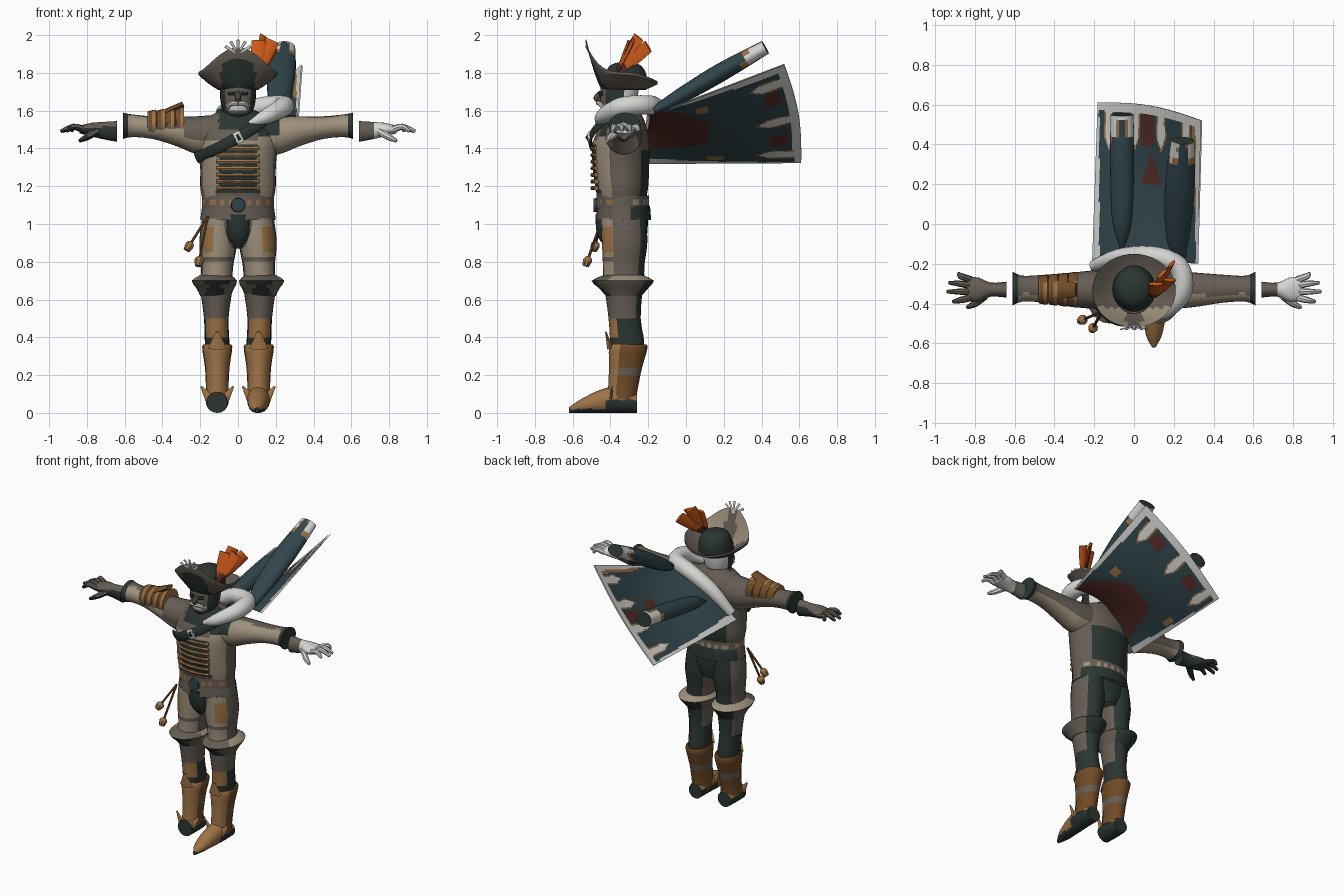
import bpy
import bmesh
from math import cos, sin, pi
from mathutils import Vector

cube = bpy.data.objects.get("Cube")
if cube:
    bpy.data.objects.remove(cube)

COLOURS = {
    "white": (.66, .66, .64), "cream": (.34, .28, .20), "taupe": (.13, .11, .09),
    "dark green": (.023, .036, .031), "teal": (.03, .06, .07), "brown": (.16, .07, .02),
    "tan": (.34, .17, .06), "orange": (.60, .10, .01), "dark red": (.09, .025, .02),
}
MATS = {}
for label, rgb in COLOURS.items():
    mat = bpy.data.materials.new(label)
    mat.use_nodes = True
    mat.diffuse_color = (*rgb, 1)
    mat.node_tree.nodes["Principled BSDF"].inputs["Base Color"].default_value = (*rgb, 1)
    MATS[label] = mat
PARTS = []
UP, BACK = Vector((0, 0, 1)), Vector((0, 1, 0))


def skin(name, rings, colour, pick=None, closed=True, caps=True):
    """Join rings of points into a surface; pick chooses a colour per face."""
    bm = bmesh.new()
    loops = [[bm.verts.new(p) for p in ring] for ring in rings]
    for a, b in zip(loops, loops[1:]):
        count = len(a)
        for k in range(count if closed else count - 1):
            j = (k + 1) % count
            bm.faces.new((a[k], a[j], b[j], b[k]))
    if caps and closed:
        bm.faces.new(loops[0])
        bm.faces.new(loops[-1])
    bmesh.ops.recalc_face_normals(bm, faces=bm.faces)
    bm.normal_update()
    used = [colour]
    for f in bm.faces:
        c = pick(f.calc_center_median(), f.normal) if pick else colour
        if c not in used:
            used.append(c)
        f.material_index = used.index(c)
    mesh = bpy.data.meshes.new(name)
    bm.to_mesh(mesh)
    bm.free()
    for c in used:
        mesh.materials.append(MATS[c])
    obj = bpy.data.objects.new(name, mesh)
    bpy.context.collection.objects.link(obj)
    PARTS.append(obj)


def spline(rows, n):
    """Smooth in-between rows."""
    out, last = [], len(rows) - 1
    for i in range(last):
        a, b, c, d = [Vector(rows[min(max(i + k, 0), last)]) for k in (-1, 0, 1, 2)]
        for j in range(n):
            t = j / n
            out.append(b + (c - a) * (t / 2) + (a * 2 - b * 5 + c * 4 - d) * (t * t / 2)
                       + (b * 3 - a - c * 3 + d) * (t ** 3 / 2))
    return out + [Vector(rows[-1])]


def column(name, rows, colour, axis="z", sides=24, n=3, pick=None, flip=1):
    """Elliptic loft; each row is position, two centre values, two radii."""
    rings = []
    for t, a, b, ra, rb in spline(rows, n):
        ring = []
        for k in range(sides):
            u, v = a + ra * cos(2 * pi * k / sides), b + rb * sin(2 * pi * k / sides)
            x, y, z = {"z": (u, v, t), "x": (t, u, v), "y": (u, t, v)}[axis]
            ring.append((x * flip, y, z))
        rings.append(ring)
    skin(name, rings, colour, pick)


def tube(name, points, radii, colour, sides=8, n=4, flat=1, up=UP, pick=None):
    """Sweep an ellipse along a smooth path."""
    rows = spline([(*p, r) for p, r in zip(points, radii)], n)
    path = [Vector(r[:3]) for r in rows]
    rings = []
    for i, p in enumerate(path):
        d = (path[min(i + 1, len(path) - 1)] - path[max(i - 1, 0)]).normalized()
        u = d.cross(up).normalized()
        w = u.cross(d)
        r = rows[i][3]
        rings.append([p + u * r * cos(2 * pi * k / sides) + w * r * flat * sin(2 * pi * k / sides)
                      for k in range(sides)])
    skin(name, rings, colour, pick)


# Colour rules
def coat(c, n):
    if n.y < -.4 and abs(c.x) < .11 and c.z < 1.42:
        return "dark green" if c.z > 1.17 else "taupe"
    if c.z > 1.47 and -.1 < c.x < .2 and n.y < 0:
        return "dark green" if c.z > 1.5 or c.x > .1 else "taupe"
    if n.y < -.45 and not (c.z > 1.44 and c.x < .1):
        return "cream"
    return "dark green" if n.y > .78 and c.z < 1.38 else "taupe"


def breeches(c, n):
    if n.y < -.4:
        if abs(c.x) > .13 and .84 < c.z < .98:
            return "tan"
        return "taupe" if .8 < c.z < .83 or c.z < .73 else "cream"
    return "dark green" if n.y > .6 else "taupe"


def sleeve(c, n):
    if abs(c.x) > .59:
        return "dark green"
    if -.3 < c.x < 0 and n.z > -.3:
        return "taupe"
    if 0 < c.x < .2 and c.z > 1.46 and n.y < -.2:
        return "dark green"
    return "cream" if n.y < -.35 or n.z < -.5 else "taupe"


def boot(c, n):
    if c.z < .5 and (n.y > -.4 or c.z < .42) or n.y > .6:
        return "dark green"
    return "tan" if c.z < .5 else "taupe"


def greave(c, n):
    if n.y < -.4:
        return "tan"
    return "taupe" if n.y > -.2 and (.2 < c.z < .23 or .28 < c.z < .3) else "brown"


def shoe(c, n):
    return "dark green" if c.z < .02 or (c.y > -.43 and c.z < .07) else "tan"


def belt(c, n):
    if 1.1 < c.z < 1.13 and int(c.x * 40 + 9) % 2:
        return "tan" if n.y < .2 else "cream"
    return "taupe"


# Torso, belt and hips
column("jacket", [(1.14, 0, -.34, .19, .13), (1.2, 0, -.34, .2, .14), (1.3, 0, -.345, .2, .15),
                  (1.42, 0, -.345, .21, .15), (1.5, 0, -.335, .21, .13), (1.57, 0, -.33, .15, .1),
                  (1.61, 0, -.33, .07, .07)], "taupe", sides=48, n=4, pick=coat)
column("hips", [(.88, 0, -.32, .08, .1), (.95, 0, -.325, .16, .12), (1.06, 0, -.33, .19, .13)],
       "taupe", sides=32, pick=breeches)
column("skirt", [(1.02, 0, -.33, .2, .145), (1.09, 0, -.33, .19, .14), (1.1, 0, -.33, .18, .13)],
       "taupe", pick=lambda c, n: "dark green" if n.y > .3 else "taupe")
column("belt", [(1.08, 0, -.335, .19, .14), (1.15, 0, -.335, .19, .14)], "taupe", sides=48, pick=belt)
column("belt_buckle", [(-.49, 0, 1.1, .035, .035), (-.46, 0, 1.1, .04, .04)], "teal", "y", n=1)
column("front_flap", [(.87, 0, -.4, .02, .02), (.94, 0, -.42, .06, .05), (1.05, 0, -.43, .07, .05)],
       "dark green")
for i in range(7):
    z = 1.19 + i * .035
    arc = [(x * .037, -.345 - .15 * (1 - (x * .17) ** 2) ** .5, z) for x in range(-3, 4)]
    tube("chest_braid", arc, [.014, .009, .009, .012, .009, .009, .014], "tan", sides=6, n=1)
tube("chest_strap", [(-.22, -.38, 1.35), (-.11, -.49, 1.4), (0, -.505, 1.46), (.1, -.465, 1.52),
                     (.15, -.4, 1.57)], [.03] * 5, "dark green", flat=.3, up=BACK)
tube("strap_buckle", [(-.015, -.515, 1.45), (.02, -.513, 1.468)], [.032] * 2, "white", 4, 1, .3, BACK)
tube("buckle_centre", [(-.005, -.52, 1.455), (.01, -.52, 1.463)], [.018] * 2, "dark green", 4, 1, .6, BACK)
for end in ((-.255, -.48, .89), (-.205, -.52, .81)):
    top, tip = Vector((-.16, -.44, 1.04)), Vector(end)
    tube("tassel_cord", [top, tip], [.007] * 2, "brown", 6, 1)
    down = (tip - top).normalized()
    tube("tassel", [tip - down * .02, tip, tip + down * .035], [.008, .025, .018], "tan")

# Arms, hands, legs and boots
for s, side in ((1, "left_"), (-1, "right_")):
    column(side + "sleeve", [(.1, -.33, 1.47, .1, .11), (.22, -.33, 1.47, .095, .1),
                             (.32, -.33, 1.49, .085, .08), (.45, -.325, 1.51, .07, .06),
                             (.56, -.325, 1.52, .065, .06), (.61, -.325, 1.52, .085, .07)],
           "taupe", "x", pick=sleeve, flip=s)

    def glove(c, n):
        if s > 0:
            return "taupe" if c.x < .71 else "white"
        return "taupe" if n.z > .3 else "dark green"

    column(side + "hand", [(.64, -.33, 1.49, .04, .055), (.72, -.33, 1.495, .035, .045),
                           (.78, -.33, 1.5, .06, .035), (.84, -.325, 1.5, .06, .02)],
           "dark green", "x", flip=s, pick=glove)
    for y, x, spread in ((-.28, .88, .03), (-.31, .93, .015), (-.34, .94, 0), (-.37, .91, -.02)):
        tube(side + "finger", [(s * .82, y, 1.5), (s * .87, y + spread * .6, 1.515),
                               (s * x, y + spread, 1.49)], [.018, .016, .009], "dark green", pick=glove)
    tube(side + "thumb", [(s * .75, -.36, 1.49), (s * .8, -.4, 1.46), (s * .84, -.42, 1.44)],
         [.022, .018, .009], "dark green", pick=glove)
    column(side + "breeches", [(.7, .115, -.33, .085, .11), (.78, .11, -.33, .085, .11),
                               (.9, .105, -.325, .1, .12), (1.03, .1, -.33, .09, .12)],
           "taupe", n=5, pick=breeches, flip=s)
    column(side + "knee_cuff", [(.62, .12, -.33, .08, .095), (.66, .12, -.33, .1, .13),
                                (.7, .125, -.335, .12, .165), (.73, .12, -.33, .08, .1)], "taupe", n=2,
           pick=lambda c, n: "cream" if n.z > .5 and n.y > -.2 else
           "dark green" if n.y > .5 or (n.z < 0 and n.y < -.6) else "taupe", flip=s)
    column(side + "boot", [(.05, .11, -.33, .05, .06), (.2, .11, -.32, .055, .07),
                           (.35, .11, -.31, .065, .09), (.5, .115, -.325, .065, .085),
                           (.65, .115, -.33, .085, .1)], "taupe", pick=boot, flip=s)
    column(side + "greave", [(.07, .11, -.34, .065, .08), (.12, .11, -.335, .06, .08),
                             (.24, .11, -.32, .065, .09), (.35, .11, -.305, .08, .105),
                             (.36, .11, -.305, .06, .08)], "brown", sides=14, pick=greave, flip=s)
    for w in (-1, 1):
        tube(side + "ankle_wing", [(s * .11 + w * .03, -.4, .06), (s * .11 + w * .085, -.39, .14)],
             [.03, .005], "tan", 6, 1, .4, BACK)
    tube(side + "knee_point", [(s * .11, -.4, .34), (s * .11, -.425, .43)], [.05, .01], "tan",
         6, 1, .4, BACK)
column("left_foot", [(-.26, .11, .05, .05, .05), (-.36, .11, .07, .06, .07), (-.46, .105, .06, .055, .06),
                     (-.56, .1, .035, .04, .035), (-.62, .1, .015, .008, .015)], "tan", "y", pick=shoe)
column("right_foot", [(-.26, -.11, .05, .05, .05), (-.34, -.11, .06, .06, .06),
                      (-.42, -.11, .055, .055, .055)], "dark green", "y", pick=shoe)


# Shoulder armour on the right arm
def plate(c, n):
    stripe = int(-c.x * 40) % 2
    if n.z < -.5 or (c.z < 1.53 and not stripe):
        return "taupe"
    return "tan" if stripe and n.y < .5 else "brown"


bands = []
for i in range(4):
    x, r = -.285 - i * .05, .09 - i * .005
    bands += [(x, -.33, 1.53, r, r), (x - .04, -.33, 1.53, r - .005, r - .008),
              (x - .045, -.33, 1.53, r - .015, r - .015)]
column("shoulder_plates", bands, "brown", "x", n=2, pick=plate)
tube("shoulder_peak", [(-.38, -.33, 1.59), (-.29, -.33, 1.635)], [.05, .035], "brown", 8, 2, .4)


# Head
def face(c, n):
    if c.y > -.34:
        return "white" if c.z < 1.72 and n.y > .2 else "dark green"
    if abs(c.x) > .06 or c.z < 1.585:
        return "dark green"
    return "white" if 1.6 < c.z < 1.63 else "taupe"


column("head", [(1.55, 0, -.36, .05, .06), (1.6, 0, -.36, .08, .09), (1.67, 0, -.355, .095, .1),
                (1.75, 0, -.35, .095, .1)], "taupe", n=4, pick=face)
tube("nose", [(0, -.45, 1.7), (0, -.475, 1.665), (0, -.45, 1.655)], [.01, .016, .01], "taupe", up=BACK)
for s in (-1, 1):
    tube("moustache", [(0, -.465, 1.64), (s * .04, -.455, 1.635), (s * .06, -.43, 1.6)],
         [.012, .012, .005], "white")
    tube("eye", [(s * .02, -.455, 1.69), (s * .05, -.44, 1.69)], [.012] * 2, "dark green", 6, 1)


# Hat with turned-up front
def brim_ring(t, lift):
    ring = []
    for k in range(40):
        c, s = cos(pi * k / 20), sin(pi * k / 20)
        rim = 1.79 + (.13 * abs(s) ** 3 if s < 0 else -.05 * s * s)
        ring.append((c * (.1 + .11 * t), -.335 + s * (.11 + .075 * t), 1.71 + (rim - 1.71) * t ** 1.3 + lift))
    return ring


def brim(c, n):
    if n.z > 0:
        return "cream" if c.y < -.42 and abs(c.x) > .04 else "taupe"
    return "dark green" if abs(c.x) < .09 and c.y < -.35 and c.z < 1.87 else "taupe"


steps = [i / 6 for i in range(7)]
skin("hat_brim", [brim_ring(t, 0) for t in steps] + [brim_ring(t, .015) for t in reversed(steps)], "taupe",
     caps=False, pick=brim)
column("hat_crown", [(1.71, 0, -.33, .11, .12), (1.79, 0, -.32, .1, .11), (1.84, 0, -.32, .075, .08),
                     (1.86, 0, -.32, .02, .02)], "dark green")
for i in range(-2, 3):
    a = i * .5
    tube("hat_ornament", [(0, -.51, 1.9), (sin(a) * .08, -.53, 1.9 + cos(a) * .075)], [.004, .009],
         "white", 6, 1, .4, BACK)
ACROSS = Vector((.7, -.7, 0))
for tip, facing in (((.11, -.3, 1.97), BACK), ((.14, -.25, 1.99), ACROSS),
                    ((.18, -.28, 1.97), BACK), ((.19, -.2, 1.94), ACROSS)):
    root = Vector((.1, -.37, 1.79))
    tip = Vector(tip)
    tube("feather", [root, root.lerp(tip, .5), tip], [.012, .035, .038], "orange", 8, 3, .25,
         facing, lambda c, n: "dark red" if c.z < 1.84 else "orange")

# Cape slung from the left shoulder
LOW0, TOP0 = Vector((-.21, -.25, 1.32)), Vector((.32, -.2, 1.57))
LOW1, TOP1 = Vector((-.18, .61, 1.325)), Vector((.34, .52, 1.845))


def cape_point(u, v, shift):
    bow = sin(pi * u)
    p = LOW0.lerp(TOP0, u).lerp(LOW1.lerp(TOP1, u), v)
    sag = .09 * (1 - v) - .06 * sin(pi * v)
    return p + Vector((0, .03 * bow, sag * bow)) + Vector((-.7, 0, .7)) * shift


def cape_pick(outside):
    def pick(c, n):
        u = (c.x + .195) / .525
        start = -.25 + .05 * u + .03 * sin(pi * u)
        v = (c.y - start) / (.86 - .14 * u)
        notch = min(abs(u - k) for k in ((.13, .5, .87) if outside else (.13, .38, .63, .87)))
        if u < .04 or u > .96 or v > .95 or notch < min(.032, (v - .73) * .5):
            return "white"
        if notch < min(.045, (v - .71) * .5) or (not outside and u > .93 and v > .4):
            return "tan"
        if outside:
            if .33 < v < .42 and .76 < u < .84 or .42 < v < .52 and .06 < u < .12:
                return "tan"
            if .8 < v < .92 and (.22 < u < .36 or .68 < u < .81):
                return "dark red"
            if .1 + v * .5 < u < 1.05 - 1.1 * v and v < .4:
                return "dark red"
        elif (.74 < v < .95 and .44 < u < .56) or (.5 < v < .7 and abs(u - .54) < (.7 - v) * .5):
            return "dark red"
        return "teal"
    return pick


for part, shift, outside in (("cape_lining", .004, False), ("cape_outside", -.004, True)):
    skin(part, [[cape_point(i / 70, j / 70, shift) for i in range(71)] for j in range(71)], "teal",
         cape_pick(outside), closed=False)


# Empty hanging sleeves with notched cuffs
def cuff(x, y):
    def pick(c, n):
        back = y - c.y
        edge = abs(abs(c.x - x) - .045)
        if back < .015 and n.y > .7 and abs(c.x - x) < .01:
            return "dark green"
        if back < .035 or (back < .11 and edge < .018):
            return "white"
        return "tan" if back < .13 and edge < .025 else "teal"
    return pick


tube("cape_right_sleeve", [(-.06, -.12, 1.46), (-.06, .02, 1.5), (-.06, .3, 1.55), (-.06, .55, 1.59)],
     [.01, .05, .06, .058], "teal", 24, 8, .85, pick=cuff(-.06, .55))
tube("cape_left_sleeve", [(.23, -.17, 1.6), (.22, -.05, 1.665), (.23, .18, 1.8), (.245, .42, 1.935)],
     [.03, .06, .075, .058], "teal", 24, 8, .65, pick=cuff(.245, .43))
tube("fur_collar", [(.06, -.46, 1.53), (.15, -.44, 1.57), (.24, -.34, 1.62), (.22, -.21, 1.63),
                    (.08, -.16, 1.61), (-.08, -.17, 1.52), (-.2, -.21, 1.38)],
     [.015, .04, .052, .052, .05, .045, .03], "white", 14)

# Smooth shading with sharp edges kept
bpy.ops.object.select_all(action="DESELECT")
for obj in PARTS:
    obj.select_set(True)
bpy.context.view_layer.objects.active = PARTS[0]
bpy.ops.object.shade_smooth_by_angle(angle=.7)
